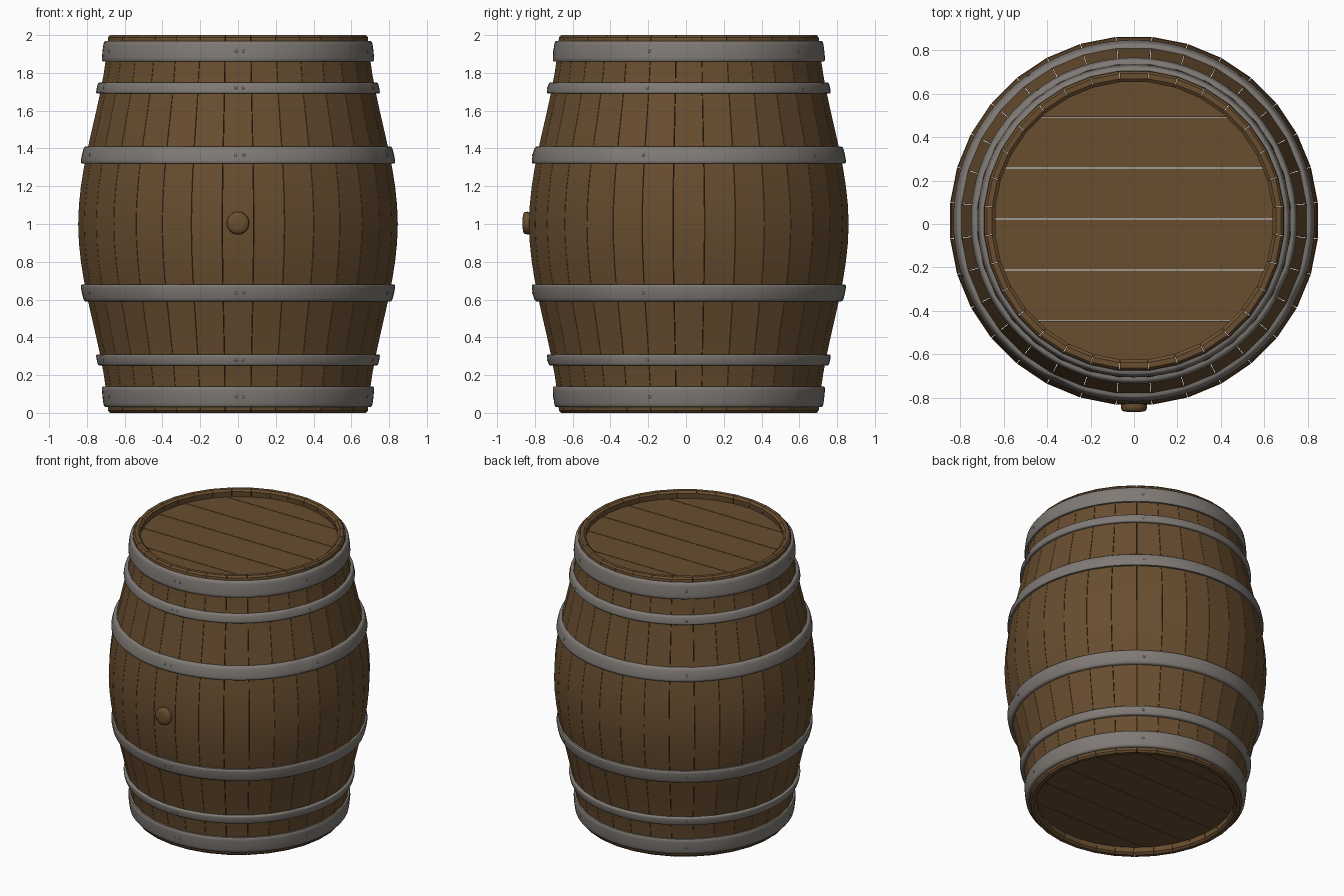
import bpy, bmesh, math
from mathutils import Matrix, Vector

if "Cube" in bpy.data.objects:
    bpy.data.objects.remove(bpy.data.objects["Cube"])

CY = 0.015          # barrel axis, shifted so the bung stays within centred bounds
STAVES = 32


def material(name, col):
    m = bpy.data.materials.new(name)
    m.diffuse_color = (*col, 1)
    m.use_nodes = True
    m.node_tree.nodes["Principled BSDF"].inputs["Base Color"].default_value = m.diffuse_color
    return m


WOOD = material("brown_wood", (0.138, 0.075, 0.029))
METAL = material("grey_iron", (0.215, 0.195, 0.178))


def finish(bm, name, mat, angle=None):
    bmesh.ops.recalc_face_normals(bm, faces=bm.faces[:])
    me = bpy.data.meshes.new(name)
    bm.to_mesh(me)
    bm.free()
    me.materials.append(mat)
    ob = bpy.data.objects.new(name, me)
    ob.location.y = CY
    bpy.context.collection.objects.link(ob)
    if angle:
        bpy.ops.object.select_all(action='DESELECT')
        ob.select_set(True)
        bpy.context.view_layer.objects.active = ob
        bpy.ops.object.shade_smooth_by_angle(angle=math.radians(angle))
    return ob


def radius(z):
    """Outer stave radius at height z: bulging, flattening towards the ends."""
    t = min(z, 2 - z)
    s = 0.75 * (1 - math.cos(math.pi * t)) / 2 + 0.25 * (1 - (1 - t) ** 1.6)
    return 0.69 + 0.16 * s


def polar(r, a, z):
    return Vector((r * math.cos(a), r * math.sin(a), z))


# Staves: closed profile swept over one narrow angle each
zs = [0.012 + 1.976 * i / 20 for i in range(21)]
profile = [(0.68, 0)] + [(radius(z), z) for z in zs] + [(0.68, 2), (0.656, 2)]
profile += [(radius(z) - 0.05, z) for z in reversed(zs)] + [(0.656, 0)]
bm = bmesh.new()
step = 2 * math.pi / STAVES
for k in range(STAVES):
    mid = -math.pi / 2 + k * step
    half = step / 2 - 0.0016
    rings = [[bm.verts.new(polar(r, mid + s * half, z)) for r, z in profile] for s in (-1, 1)]
    n = len(profile)
    for i in range(n):
        j = (i + 1) % n
        bm.faces.new((rings[0][i], rings[0][j], rings[1][j], rings[1][i]))
    # side walls as quads between matching outer and inner profile points
    for ring in rings:
        for i in range(n // 2 - 1):
            bm.faces.new((ring[i], ring[i + 1], ring[n - 2 - i], ring[n - 1 - i]))
finish(bm, "staves", WOOD, 9)


# Barrel heads: parallel planks clipped to a disc
def head(name, z0, z1):
    bm = bmesh.new()
    R, pitch, gap = 0.655, 0.234, 0.002
    cuts = [-R + 0.0005] + [0.008 + pitch * i for i in range(-2, 3)] + [R - 0.0005]
    for lo, hi in zip(cuts, cuts[1:]):
        ys = [lo + gap + (hi - lo - 2 * gap) * i / 10 for i in range(11)]
        outline = [(math.sqrt(R * R - y * y), y) for y in ys]
        outline += [(-x, y) for x, y in reversed(outline)]
        f = bm.faces.new([bm.verts.new((x, y, z0)) for x, y in outline])
        ext = bmesh.ops.extrude_face_region(bm, geom=[f], use_keep_orig=True)
        for v in ext["geom"]:
            if isinstance(v, bmesh.types.BMVert):
                v.co.z = z1
    finish(bm, name, WOOD)


head("bottom_head", 0.05, 0.09)
head("top_head", 1.91, 1.95)


# Hoops: rounded flat band following the bulge, with small dents
def hoop(name, z0, z1, dents):
    bm = bmesh.new()
    h, seg = z1 - z0, 96
    sec = [(-0.006, 0), (0.011, 0), (0.017, 0.07), (0.019, 0.2), (0.02, 0.5),
           (0.019, 0.8), (0.017, 0.93), (0.011, 1), (-0.006, 1)]
    rings = []
    for k in range(seg):
        a = 2 * math.pi * k / seg
        dent = 0
        for d in dents:
            diff = (math.degrees(a) - d + 180) % 360 - 180
            dent += 0.011 * math.exp(-(diff / 4) ** 2)
        rings.append([bm.verts.new(polar(radius(z0 + t * h) + o - dent * (0.4 + 0.6 * t), a, z0 + t * h))
                      for o, t in sec])
    for k in range(seg):
        p, q = rings[k], rings[(k + 1) % seg]
        for i in range(len(sec)):
            j = (i + 1) % len(sec)
            bm.faces.new((p[i], q[i], q[j], p[j]))
    finish(bm, name, METAL, 50)
    # Rivets: one pair at the front joint, singles around
    bm = bmesh.new()
    zc = (z0 + z1) / 2
    for deg in (-90.8, -87.8, -17, 54, 126, 198):
        a = math.radians(deg)
        m = Matrix.Translation(polar(radius(zc) + 0.019, a, zc)) @ Matrix.Rotation(a, 4, 'Z') \
            @ Matrix.Diagonal((0.5, 1, 1, 1))
        bmesh.ops.create_uvsphere(bm, u_segments=8, v_segments=6, radius=0.008, matrix=m)
    finish(bm, name + "_rivets", METAL, 50)


bands = [("end", 0.03, 0.14, []), ("quarter", 0.25, 0.31, [-25]), ("bulge", 0.59, 0.68, [-115, -25])]
for label, a, b, dents in bands:
    hoop("lower_" + label + "_hoop", a, b, dents)
    hoop("upper_" + label + "_hoop", 2 - b, 2 - a, dents)

# Bung: slightly tapered, domed plug on the front
bm = bmesh.new()
rings = []
for r, y in [(0.057, -0.80), (0.060, -0.855), (0.058, -0.868), (0.05, -0.876), (0.028, -0.88)]:
    rings.append([bm.verts.new((r * math.cos(2 * math.pi * k / 24), y,
                                1.005 + r * math.sin(2 * math.pi * k / 24))) for k in range(24)])
for p, q in zip(rings, rings[1:]):
    for k in range(24):
        bm.faces.new((p[k], p[(k + 1) % 24], q[(k + 1) % 24], q[k]))
bm.faces.new(rings[0])
bm.faces.new(rings[-1])
finish(bm, "bung", WOOD, 40)
